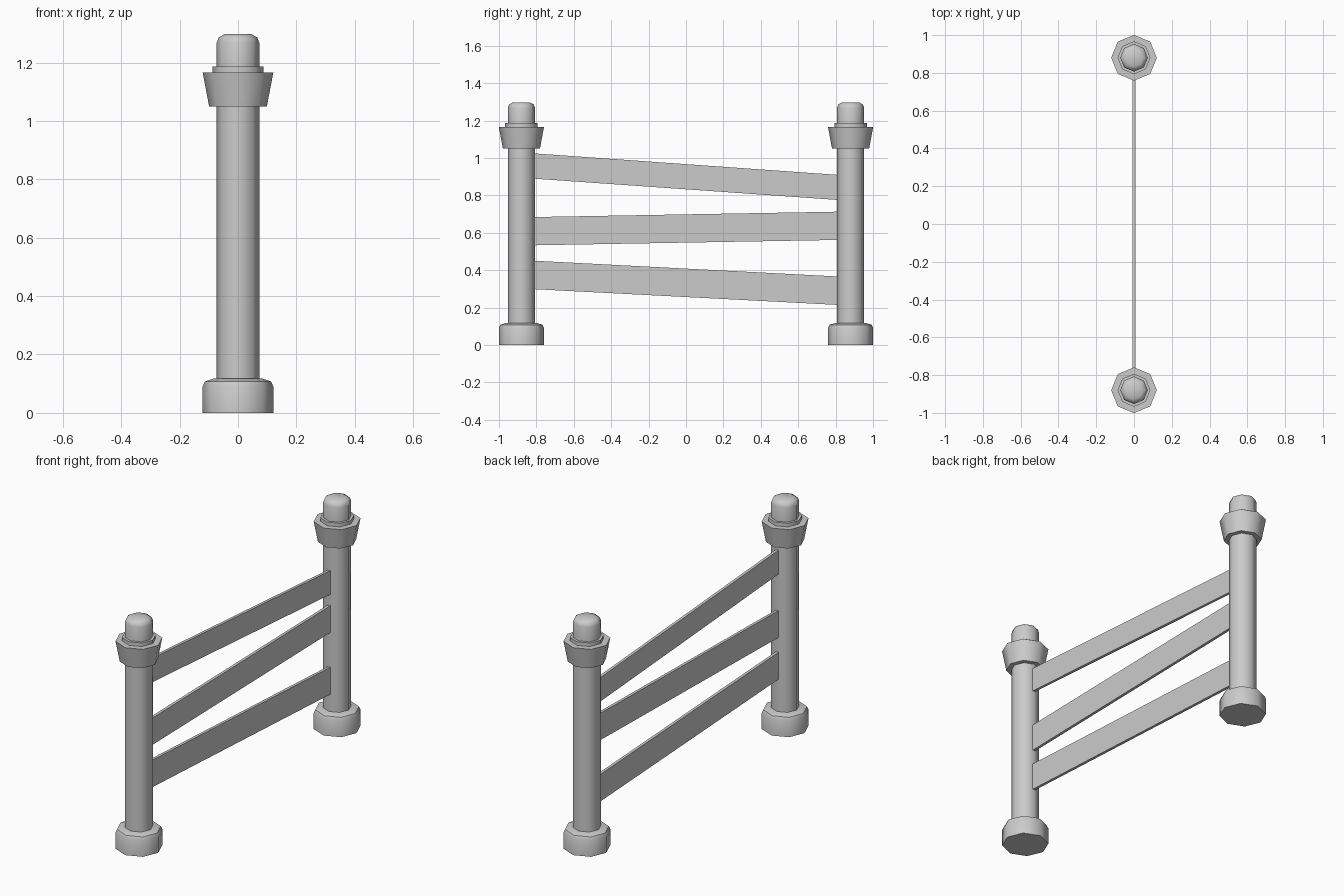
import bpy, bmesh
from math import cos, sin, pi, radians

if "Cube" in bpy.data.objects:
    bpy.data.objects.remove(bpy.data.objects["Cube"])

SIDES = 8
POST_Y = 0.88


def finish(name, bm, smooth):
    bmesh.ops.recalc_face_normals(bm, faces=bm.faces)
    me = bpy.data.meshes.new(name)
    bm.to_mesh(me)
    bm.free()
    ob = bpy.data.objects.new(name, me)
    bpy.context.collection.objects.link(ob)
    if smooth:
        bpy.ops.object.select_all(action='DESELECT')
        bpy.context.view_layer.objects.active = ob
        ob.select_set(True)
        bpy.ops.object.shade_smooth_by_angle(angle=radians(46))
    return ob


def turned(name, profile, y):
    """Eight-sided lathe of (radius, z) points, capped at both ends."""
    bm = bmesh.new()
    rings = [[bm.verts.new((r * cos(2 * pi * i / SIDES), y + r * sin(2 * pi * i / SIDES), z))
              for i in range(SIDES)] for r, z in profile]
    for a, b in zip(rings, rings[1:]):
        for i in range(SIDES):
            j = (i + 1) % SIDES
            bm.faces.new((a[i], a[j], b[j], b[i]))
    bm.faces.new(rings[0])
    bm.faces.new(rings[-1])
    return finish(name, bm, True)


def rail(name, near, far, y=0.82, t=0.008):
    """Thin sloping board; near and far are (bottom, top) heights at each end."""
    bm = bmesh.new()
    outline = [(-y, near[0]), (y, far[0]), (y, far[1]), (-y, near[1])]
    face = bm.faces.new([bm.verts.new((-t, py, pz)) for py, pz in outline])
    ext = bmesh.ops.extrude_face_region(bm, geom=[face])
    moved = [v for v in ext["geom"] if isinstance(v, bmesh.types.BMVert)]
    bmesh.ops.translate(bm, verts=moved, vec=(2 * t, 0, 0))
    # extrusion keeps the starting face, so the board is closed
    return finish(name, bm, False)


# Posts: foot, shaft, flared collar, ring and rounded knob
parts = {
    "foot": [(0.121, 0), (0.121, 0.09), (0.113, 0.108), (0.085, 0.117)],
    "shaft": [(0.073, 0.10), (0.073, 1.06)],
    "collar": [(0.099, 1.05), (0.121, 1.166)],
    "ring": [(0.087, 1.15), (0.087, 1.186)],
    "knob": [(0.073, 1.17), (0.073, 1.268), (0.066, 1.286), (0.046, 1.297)],
}
for side, y in (("front", -POST_Y), ("back", POST_Y)):
    for part, profile in parts.items():
        turned(f"{side}_post_{part}", profile, y)

# Three crooked boards between the posts
rail("top_rail", (0.89, 1.025), (0.775, 0.909))
rail("middle_rail", (0.533, 0.684), (0.562, 0.713))
rail("bottom_rail", (0.299, 0.451), (0.214, 0.366))
